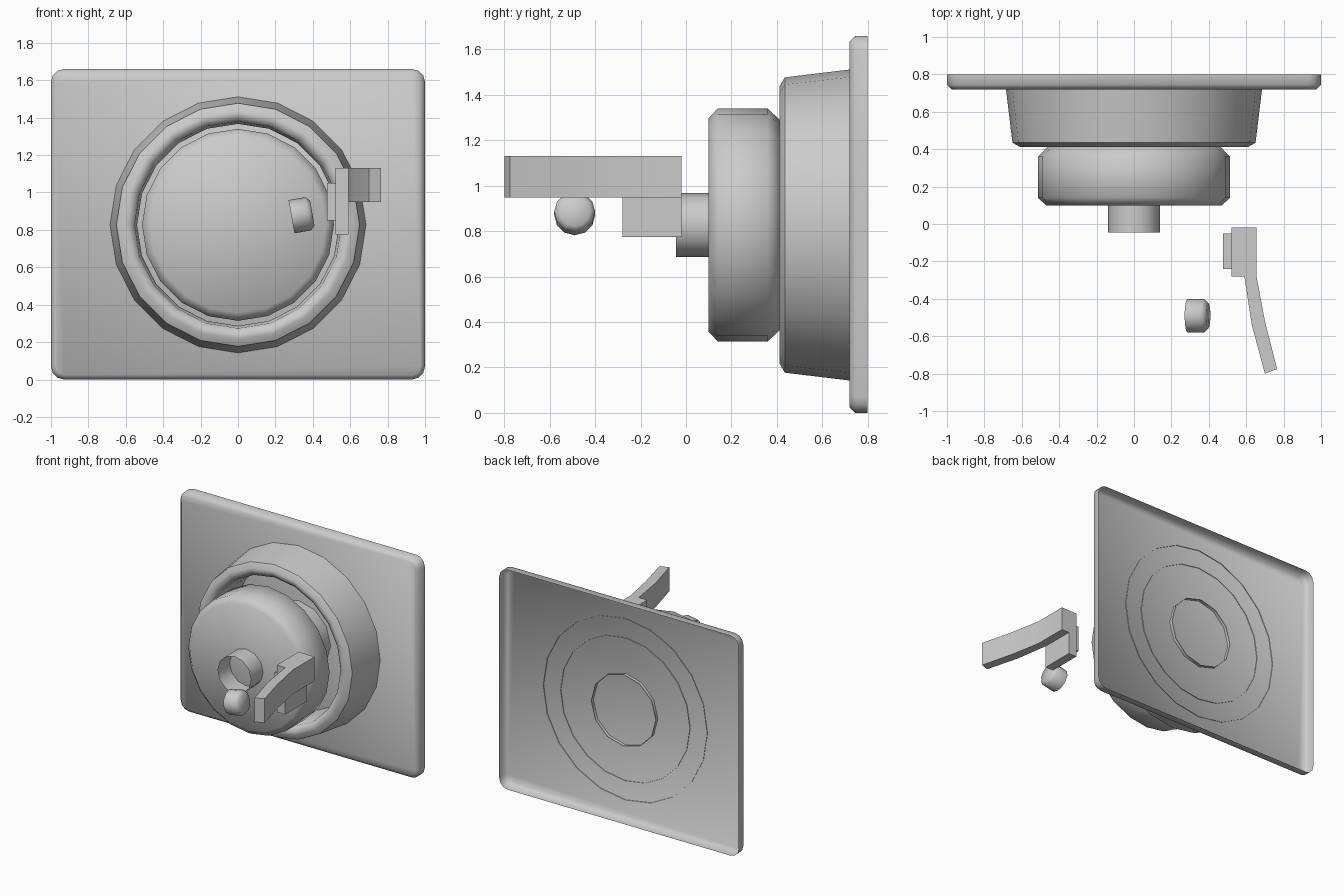
import bpy, bmesh, math
from mathutils import Vector, Matrix

if "Cube" in bpy.data.objects:
    bpy.data.objects.remove(bpy.data.objects["Cube"])

CZ = 0.827  # height of the dial axis


def finish(name, bm, angle=50):
    bmesh.ops.recalc_face_normals(bm, faces=bm.faces[:])
    me = bpy.data.meshes.new(name)
    bm.to_mesh(me)
    bm.free()
    ob = bpy.data.objects.new(name, me)
    bpy.context.collection.objects.link(ob)
    bpy.ops.object.select_all(action='DESELECT')
    ob.select_set(True)
    bpy.context.view_layer.objects.active = ob
    bpy.ops.object.shade_smooth_by_angle(angle=math.radians(angle))
    return ob


def lathe(name, profile, n, cap_start=False, cap_end=False, matrix=None):
    """Revolve (radius, y) points about the y axis."""
    bm = bmesh.new()
    rings = []
    for r, y in profile:
        rings.append([bm.verts.new((r * math.sin(2 * math.pi * i / n), y,
                                    r * math.cos(2 * math.pi * i / n))) for i in range(n)])
    for a, b in zip(rings, rings[1:]):
        for i in range(n):
            j = (i + 1) % n
            bm.faces.new((a[i], a[j], b[j], b[i]))
    if cap_start:
        bm.faces.new(rings[0])
    if cap_end:
        bm.faces.new(rings[-1])
    bm.transform(matrix or Matrix.Translation((0, 0, CZ)))
    return finish(name, bm)


def box(lo, hi):
    bm = bmesh.new()
    lo, hi = Vector(lo), Vector(hi)
    m = Matrix.Translation((lo + hi) / 2) @ Matrix.Diagonal((*(hi - lo), 1))
    bmesh.ops.create_cube(bm, size=1, matrix=m)
    return bm


# wall plate: rounded corners, softened front rim, open at the back
bm = box((-1, 0.72, 0), (1, 0.8, 1.66))
corners = [e for e in bm.edges if abs(e.verts[0].co.y - e.verts[1].co.y) > 0.01]
bmesh.ops.bevel(bm, geom=corners, offset=0.07, segments=3, profile=0.5, affect='EDGES')
rim = [e for e in bm.edges if all(v.co.y < 0.73 for v in e.verts)]
bmesh.ops.bevel(bm, geom=rim, offset=0.025, segments=1, affect='EDGES')
bm.normal_update()
back = [f for f in bm.faces if f.calc_center_median().y > 0.799]
bmesh.ops.delete(bm, geom=back, context='FACES')
plate = finish("plate", bm)

# open hub tube running from the knob through the plate
lathe("hub", [(0.27, 0.42), (0.27, 0.745)], 12)

# tapered collar with an open recess
lathe("collar", [(0.685, 0.725), (0.65, 0.435), (0.61, 0.412), (0.585, 0.412),
                 (0.553, 0.435), (0.54, 0.6), (0.54, 0.725)], 20)

# dial knob and open spindle tube
lathe("knob", [(0.47, 0.10), (0.513, 0.14), (0.513, 0.36), (0.455, 0.42)],
      20, True, True)
lathe("spindle", [(0.14, -0.045), (0.14, 0.10)], 12)

# small tilted pin beside the lever
pin_m = (Matrix.Translation((0.34, -0.49, 0.88)) @ Matrix.Rotation(math.radians(-10), 4, 'Y')
         @ Matrix.Rotation(math.radians(-90), 4, 'Z'))
lathe("pin", [(0.09, -0.055), (0.09, 0.035), (0.068, 0.058)], 12, True, True, pin_m)

# lever: mounting pad, block and bent arm
finish("lever_pad", box((0.475, -0.24, 0.85), (0.52, -0.05, 1.05)))
finish("lever_block", box((0.52, -0.28, 0.775), (0.59, -0.02, 1.13)))
left = [(0.59, -0.02), (0.59, -0.28), (0.63, -0.54), (0.70, -0.80)]
right = [(0.655, -0.02), (0.655, -0.28), (0.70, -0.52), (0.765, -0.775)]
bm = bmesh.new()
sections = []
for (lx, ly), (rx, ry) in zip(left, right):
    sections.append([bm.verts.new(p) for p in ((lx, ly, 0.948), (rx, ry, 0.948),
                                               (rx, ry, 1.13), (lx, ly, 1.13))])
for a, b in zip(sections, sections[1:]):
    for i in range(4):
        j = (i + 1) % 4
        bm.faces.new((a[i], a[j], b[j], b[i]))
bm.faces.new(sections[0])
bm.faces.new(sections[-1])
finish("lever_arm", bm)
